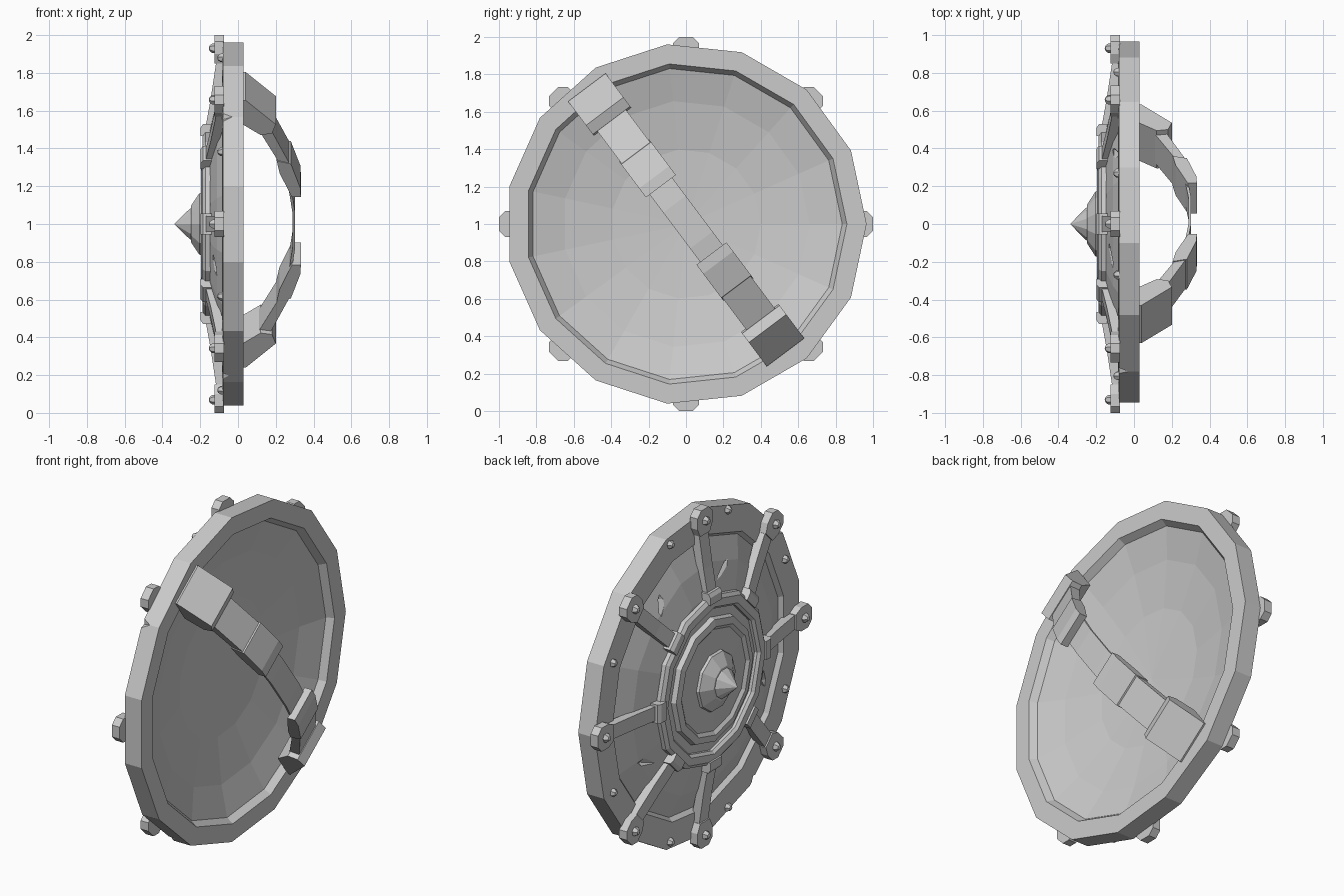
import bpy, bmesh, math
from mathutils import Vector, Matrix

if "Cube" in bpy.data.objects:
    bpy.data.objects.remove(bpy.data.objects["Cube"])

steel = bpy.data.materials.new("steel_grey")
steel.use_nodes = True
GREY = (0.6, 0.6, 0.6, 1)
steel.diffuse_color = GREY
steel.node_tree.nodes["Principled BSDF"].inputs["Base Color"].default_value = GREY


def frame(angle, centre=(0, 0, 1)):
    """Local X is radial, Y is tangential and Z points along the shield's axis (+x)."""
    c, s = math.cos(angle), math.sin(angle)
    m = Matrix(((0, 0, 1), (c, -s, 0), (s, c, 0))).to_4x4()
    m.translation = centre
    return m


def finish(name, bm, matrix):
    bm.transform(matrix)
    bmesh.ops.recalc_face_normals(bm, faces=bm.faces)
    mesh = bpy.data.meshes.new(name)
    bm.to_mesh(mesh)
    bm.free()
    mesh.materials.append(steel)
    obj = bpy.data.objects.new(name, mesh)
    bpy.context.scene.collection.objects.link(obj)
    return obj


def lathe(name, profile, sides, matrix=None):
    """Spin a (radius, height) profile round the axis."""
    bm = bmesh.new()
    verts = [bm.verts.new((r, 0, h)) for r, h in profile]
    edges = [bm.edges.new(pair) for pair in zip(verts, verts[1:])]
    bmesh.ops.spin(bm, geom=verts + edges, axis=(0, 0, 1), cent=(0, 0, 0),
                   angle=math.tau, steps=sides, use_duplicate=False)
    bmesh.ops.remove_doubles(bm, verts=bm.verts, dist=0.0005)
    return finish(name, bm, matrix or frame(0))


def prism(name, points, direction, matrix):
    """Extrude a flat outline along a direction."""
    bm = bmesh.new()
    face = bm.faces.new([bm.verts.new(p) for p in points])
    ext = bmesh.ops.extrude_face_region(bm, geom=[face], use_keep_orig=True)
    moved = [v for v in ext["geom"] if isinstance(v, bmesh.types.BMVert)]
    bmesh.ops.translate(bm, verts=moved, vec=Vector(direction))
    return finish(name, bm, matrix)


def side_bar(name, outline, half, matrix):
    """Bar drawn as (along, height) and given a width."""
    return prism(name, [(s, -half, h) for s, h in outline], (0, 2 * half, 0), matrix)


def rivet(name, radius, angle, base, size):
    m = frame(angle) @ Matrix.Translation((radius, 0, base))
    return lathe(name, [(size, 0.01), (size, -size * 0.4),
                        (size * 0.55, -size), (0, -size * 1.15)], 6, m)


# Dished shield body with a raised rim
body = lathe("shield_body", [
    (0, -0.165), (0.3, -0.165), (0.5, -0.148), (0.66, -0.11), (0.79, -0.06),
    (0.81, -0.085), (0.965, -0.08), (0.965, 0.03), (0.86, 0.03), (0.835, -0.01),
    (0.66, -0.06), (0.4, -0.105), (0, -0.125)], 15)

# Battle damage cut into the face and the rim
bm = bmesh.new()
damage = [(109, 0.63, -0.13, 0.13, 0.035), (203, 0.61, -0.13, 0.1, 0.035),
          (-27, 0.64, -0.125, 0.1, 0.035), (58, 0.7, -0.105, 0.12, 0.035),
          (144, 0.97, -0.08, 0.05, 0.04), (237, 0.97, -0.08, 0.05, 0.04)]
for deg, r, x, length, width in damage:
    turn = Matrix.Rotation(math.radians(45 if r < 0.9 else 0), 4, "Z")
    m = (frame(math.radians(deg)) @ Matrix.Translation((r, 0, x)) @ turn
         @ Matrix.Diagonal((length, width, 0.03, 1)))
    if r > 0.9:
        m = m @ Matrix.Diagonal((0.6, 1, 2, 1))
    tips = [bm.verts.new(m @ Vector(p)) for p in
            ((1, 0, 0), (0, 1, 0), (-1, 0, 0), (0, -1, 0), (0, 0, 1), (0, 0, -1))]
    for i in range(4):
        for tip in tips[4:]:
            bm.faces.new((tips[i], tips[(i + 1) % 4], tip))
cutter = finish("damage_cutter", bm, Matrix.Identity(4))
cutter.hide_render = True
cutter.hide_viewport = True
cut = body.modifiers.new("damage", "BOOLEAN")
cut.operation, cut.solver, cut.object = "DIFFERENCE", "EXACT", cutter

# Centre rings, boss and spike
lathe("outer_ring", [(0.5, -0.13), (0.5, -0.172), (0.48, -0.187), (0.435, -0.187),
                     (0.42, -0.172), (0.42, -0.14)], 12)
lathe("inner_ring", [(0.37, -0.15), (0.36, -0.188), (0.32, -0.195), (0.3, -0.18),
                     (0.17, -0.19), (0, -0.19)], 12)
lathe("boss", [(0.18, -0.17), (0.17, -0.205), (0.1, -0.25), (0, -0.25)], 10)
lathe("spike", [(0.09, -0.24), (0.085, -0.255), (0, -0.338)], 10)

# Eight straps running from the rim to the ring
head = [(0.85, 0.045), (0.9, 0.07), (0.965, 0.07), (1.0, 0.035)]
head += [(r, -t) for r, t in reversed(head)]
for i in range(8):
    angle = i * math.tau / 8
    m = frame(angle)
    prism("strap_head", [(r, t, -0.075) for r, t in head], (0, 0, -0.05), m)
    rivet("strap_rivet", 0.93, angle, -0.125, 0.026)
    side_bar("strap", [(0.88, -0.08), (0.88, -0.112), (0.66, -0.145), (0.48, -0.178),
                       (0.48, -0.14), (0.66, -0.1), (0.8, -0.07)], 0.042, m)
    side_bar("strap_clamp", [(0.53, -0.14), (0.53, -0.185), (0.51, -0.198),
                             (0.465, -0.198), (0.465, -0.15)], 0.055, m)

# Small rivets between the straps
for deg in (25.5, 73, 107, 154.5):
    for half_turn in (0, 180):
        radius = 0.92 if 60 < deg < 120 else 0.89
        rivet("rim_rivet", radius, math.radians(deg + half_turn), -0.082, 0.024)

# Arched grip across the back, mirrored about its middle
grip_angle = math.atan2(-0.8, 0.6)
for flip, shift in ((math.pi, 0), (0, -0.03)):
    m = frame(grip_angle + flip, (0, 0.01, 1.01)) @ Matrix.Translation((shift, 0, 0))
    side_bar("grip_foot", [(0.9, 0.025), (0.9, 0.04), (0.74, 0.2), (0.68, 0.18),
                           (0.67, 0.12), (0.74, 0.025)], 0.125, m)
    side_bar("grip_arm", [(0.74, 0.15), (0.68, 0.175), (0.42, 0.29),
                          (0.42, 0.24), (0.68, 0.11)], 0.095, m)
    side_bar("grip_clasp", [(0.48, 0.205), (0.46, 0.28), (0.3, 0.33), (0.24, 0.333),
                            (0.24, 0.285), (0.4, 0.22)], 0.1, m)
side_bar("grip_band", [(-0.3, 0.28), (-0.12, 0.302), (0.12, 0.302), (0.3, 0.28),
                       (0.3, 0.265), (0.12, 0.288), (-0.12, 0.288), (-0.3, 0.265)],
         0.075, frame(grip_angle, (0, 0.01, 1.01)))
